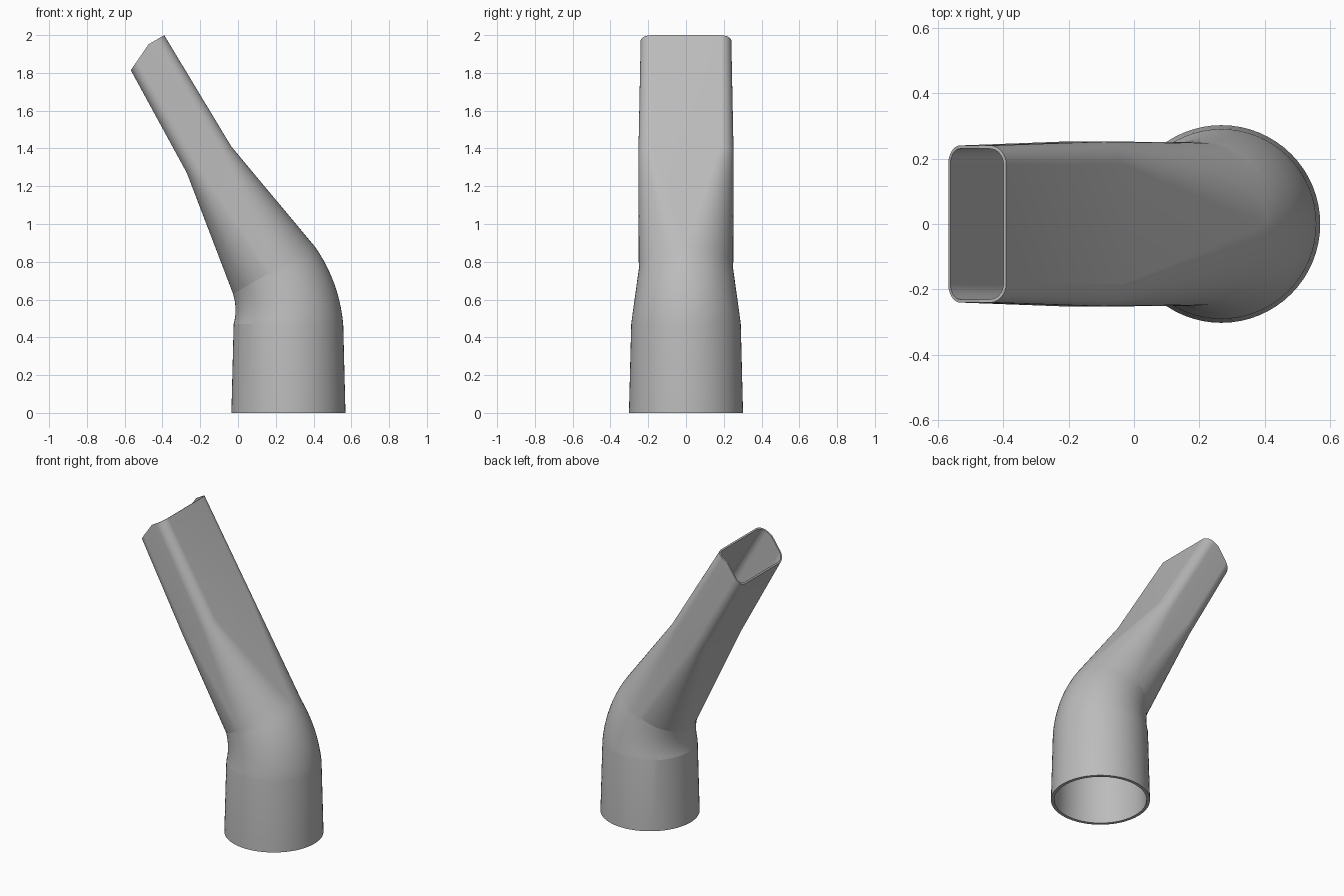
import bpy, bmesh
from math import sin, cos, pi, radians

cube = bpy.data.objects.get("Cube")
if cube:
    bpy.data.objects.remove(cube, do_unlink=True)

STEPS = 16          # segments in each quarter of a cross-section
TILT = radians(30)  # lean of the nozzle


def section(x, z, tilt, across, depth, corner, wall, slant=0):
    return dict(x=x, z=z, tilt=tilt, across=across, depth=depth,
                corner=corner, wall=wall, slant=slant)


def ring_points(s, inset):
    """Rounded rectangle (a circle when all sizes agree) on a tilted plane."""
    t = s["wall"] if inset else 0
    w, h, r = s["across"] - t, s["depth"] - t, s["corner"] - t
    uv = []
    for quarter, (su, sv) in enumerate([(1, 1), (-1, 1), (-1, -1), (1, -1)]):
        for i in range(STEPS + 1):
            a = (quarter + i / STEPS) * pi / 2
            uv.append((su * (w - r) + r * cos(a), sv * (h - r) + r * sin(a)))
        if quarter in (0, 2):   # extra side point where the slanted cut begins
            uv.append((0.43 * (w - r), sv * (h - r) + sv * r))
    cut = 0.22 * s["across"]
    ca, sa = cos(s["tilt"]), sin(s["tilt"])
    for u, v in uv:
        drop = s["slant"] * max(0, cut - u) / (cut + s["across"])
        yield (s["x"] + u * ca + drop * sa, v, s["z"] + u * sa - drop * ca)


# Round socket, bent elbow, then blend to a flat rectangular outlet
sections = [section(0.267, 0, 0, 0.302, 0.302, 0.302, 0.02)]
BENDS = 10
for i in range(BENDS + 1):
    f = i / BENDS
    a, r = TILT * f, 0.29 - 0.04 * f
    sections.append(section(-0.303 + 0.57 * cos(a), 0.47 + 0.57 * sin(a),
                            a, r, r, r, 0.02))
sections.append(section(-0.153, 1.34, radians(30.8), 0.137, 0.252, 0.07, 0.014))
sections.append(section(-0.497, 1.938, TILT, 0.123, 0.24, 0.058, 0.01, 0.072))

# Outer skin up, inner skin back down, closed at both rims
bm = bmesh.new()
path = [(s, False) for s in sections] + [(s, True) for s in reversed(sections)]
rings = [[bm.verts.new(p) for p in ring_points(s, inner)] for s, inner in path]
for k, low in enumerate(rings):
    high = rings[(k + 1) % len(rings)]
    for j in range(len(low)):
        n = (j + 1) % len(low)
        bm.faces.new((low[j], low[n], high[n], high[j]))
bmesh.ops.remove_doubles(bm, verts=bm.verts, dist=0.0001)
bmesh.ops.recalc_face_normals(bm, faces=bm.faces)

mesh = bpy.data.meshes.new("nozzle")
bm.to_mesh(mesh)
bm.free()
nozzle = bpy.data.objects.new("nozzle", mesh)
bpy.context.collection.objects.link(nozzle)

# Plain grey plastic
grey = bpy.data.materials.new("grey plastic")
grey.use_nodes = True
colour = (0.5, 0.5, 0.5, 1)
grey.diffuse_color = colour
grey.node_tree.nodes["Principled BSDF"].inputs["Base Color"].default_value = colour
mesh.materials.append(grey)

bpy.ops.object.select_all(action="DESELECT")
nozzle.select_set(True)
bpy.context.view_layer.objects.active = nozzle
bpy.ops.object.shade_smooth_by_angle(angle=radians(8.5))
